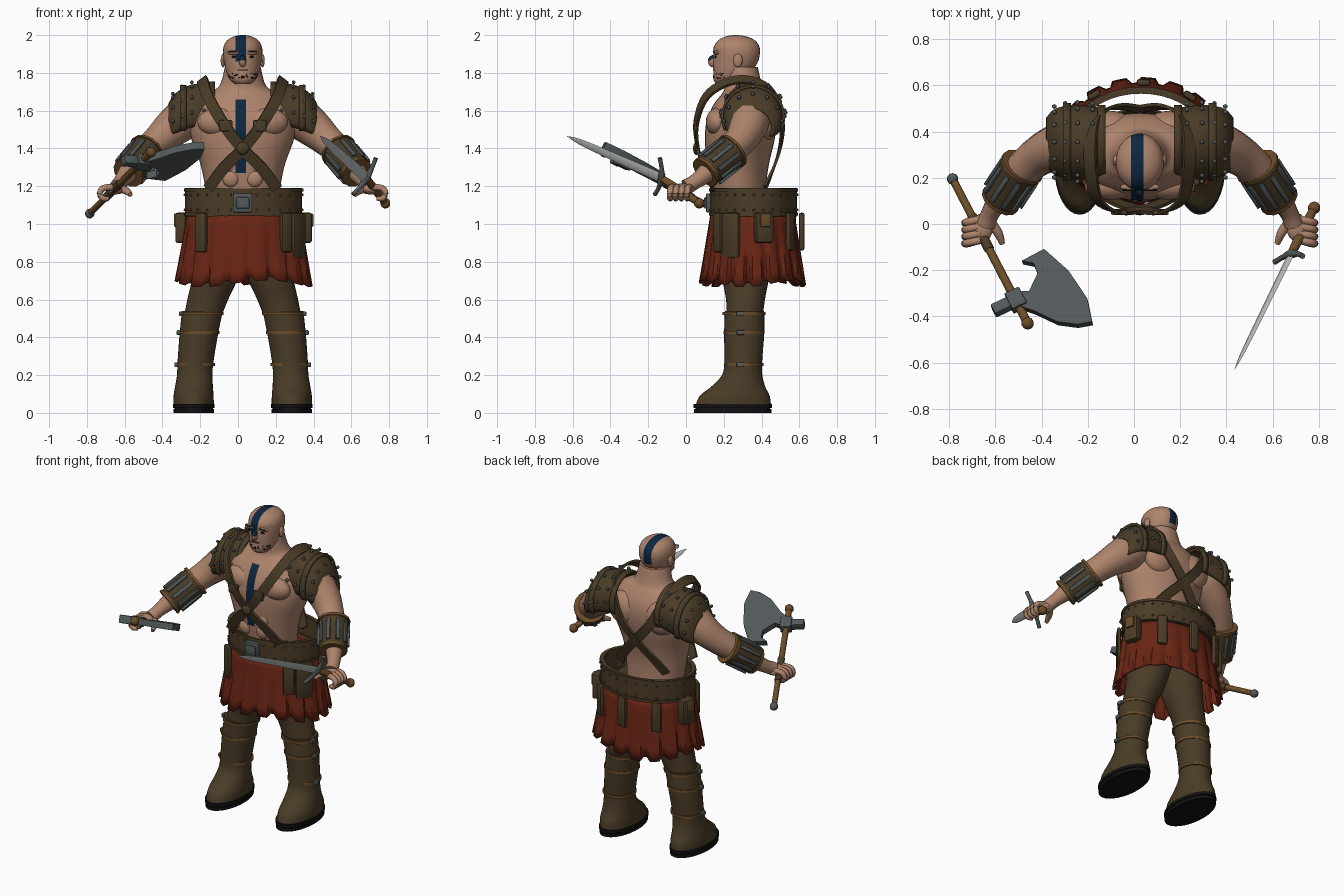
import bpy, bmesh, math, random
from mathutils import Vector, Matrix

random.seed(4)
if "Cube" in bpy.data.objects:
    bpy.data.objects.remove(bpy.data.objects["Cube"])
CX = 0.025
V = Vector
UP = V((0, 0, 1))


def material(name, rgb):
    m = bpy.data.materials.new(name)
    m.use_nodes = True
    m.diffuse_color = (*rgb, 1)
    m.node_tree.nodes["Principled BSDF"].inputs["Base Color"].default_value = (*rgb, 1)
    return m


SKIN = material("skin", (0.42, 0.23, 0.15))
LEATHER = material("leather", (0.068, 0.045, 0.02))
CLOTH = material("red cloth", (0.14, 0.018, 0.007))
IRON = material("iron", (0.085, 0.1, 0.102))
STEEL = material("steel", (0.5, 0.52, 0.52))
WOOD = material("wood", (0.15, 0.075, 0.022))
BLACK = material("black", (0.006, 0.006, 0.006))
PAINT = material("blue paint", (0.004, 0.02, 0.05))


def finish(name, bm, mat, thick=0, paint=None):
    """Turn a bmesh into an object; paint = (low z, high z, max y) of a centre stripe."""
    if paint:
        lo, hi, ymax = paint
        cuts = [((x, 0, 0), (1, 0, 0)) for x in (-0.012, 0.042)] + [((0, 0, z), (0, 0, 1)) for z in (lo, hi)]
        for co, no in cuts:
            bmesh.ops.bisect_plane(bm, geom=bm.verts[:] + bm.edges[:] + bm.faces[:], plane_co=co, plane_no=no)
        for f in bm.faces:
            c = f.calc_center_median()
            f.material_index = int(-0.012 < c.x < 0.042 and lo < c.z < hi and c.y < ymax)
    bmesh.ops.recalc_face_normals(bm, faces=bm.faces[:])
    me = bpy.data.meshes.new(name)
    bm.to_mesh(me)
    bm.free()
    me.materials.append(mat)
    if paint:
        me.materials.append(PAINT)
    me.shade_smooth()
    me.set_sharp_from_angle(angle=math.radians(42))
    ob = bpy.data.objects.new(name, me)
    bpy.context.collection.objects.link(ob)
    if thick:
        mod = ob.modifiers.new("thickness", 'SOLIDIFY')
        mod.thickness = thick
    return ob


def skin(name, rings, mat, loop=False, open_ring=False, thick=0, paint=None):
    """Bridge a list of equal rings into a surface."""
    bm = bmesh.new()
    rows = [[bm.verts.new(p) for p in r] for r in rings]
    for i in range(len(rows) - (not loop)):
        a, b, m = rows[i], rows[(i + 1) % len(rows)], len(rows[i])
        for j in range(m - open_ring):
            bm.faces.new((a[j], a[(j + 1) % m], b[(j + 1) % m], b[j]))
    if not loop and not thick:
        bm.faces.new(rows[0])
        bm.faces.new(rows[-1])
    return finish(name, bm, mat, thick, paint)


def spline(pts, n=5):
    out = []
    for i in range(len(pts) - 1):
        a, b, c, d = (pts[max(0, min(len(pts) - 1, i + k))] for k in (-1, 0, 1, 2))
        for s in range(n):
            t = s / n
            out.append([q + t / 2 * (r - p + t * (2*p - 5*q + 4*r - e + t * (3*q - 3*r + e - p)))
                        for p, q, r, e in zip(a, b, c, d)])
    return out + [list(pts[-1])]


def oval(x, y, z, rx, ry, n=32):
    return [(x + rx * math.cos(k * math.tau / n), y + ry * math.sin(k * math.tau / n), z) for k in range(n)]


def loft(name, rows, mat, s=1, paint=None):
    """Rows of z, offset from centre, y, x radius, y radius."""
    return skin(name, [oval(CX + s * d, y, z, rx, ry) for z, d, y, rx, ry in spline(rows)], mat, paint=paint)


ROUND = [(math.cos(k * math.tau / 14), math.sin(k * math.tau / 14)) for k in range(14)]


def sweep(name, pts, mat, section=ROUND, ref=lambda p: UP, n=5):
    """Carry a section along points of x, y, z, scale."""
    pts, rings = spline(pts, n), []
    for i, q in enumerate(pts):
        p = V(q[:3])
        t = (V(pts[min(i + 1, len(pts) - 1)][:3]) - V(pts[max(i - 1, 0)][:3])).normalized()
        side = t.cross(ref(p)).normalized()
        up = side.cross(t)
        rings.append([p + (side * a + up * b) * q[3] for a, b in section])
    return skin(name, rings, mat)


def balls(name, locs, size, mat, paint=None, seg=10):
    bm = bmesh.new()
    for p in locs:
        bmesh.ops.create_uvsphere(bm, u_segments=seg, v_segments=seg // 2 + 2, radius=1,
                                  matrix=Matrix.Translation(p) @ Matrix.Diagonal((*size, 1)))
    return finish(name, bm, mat, paint=paint)


def box(name, loc, size, mat, axes=None, bevel=0.006):
    bm = bmesh.new()
    bmesh.ops.create_cube(bm, size=1, matrix=Matrix.Diagonal((*size, 1)))
    bmesh.ops.bevel(bm, geom=bm.edges[:], offset=bevel, segments=2, affect='EDGES', profile=0.5)
    if axes:
        bm.transform(Matrix(axes).transposed().to_4x4())
    bm.transform(Matrix.Translation(loc))
    return finish(name, bm, mat)


def hoop(name, x, y, rx, ry, z0, z1, mat, w=0.012):
    skin(name, [oval(x, y, z, rx - i, ry - i, 40) for z, i in ((z0, 0), (z1, 0), (z1, w), (z0, w))], mat, loop=True)


# Torso, neck and muscles
loft("torso", [(1.04, 0, .29, .18, .14), (1.2, 0, .275, .2, .15), (1.32, 0, .275, .225, .165),
               (1.45, 0, .285, .272, .185), (1.55, 0, .295, .285, .185), (1.63, 0, .305, .26, .16),
               (1.69, 0, .31, .2, .12), (1.73, 0, .305, .125, .1), (1.83, 0, .29, .095, .09)],
     SKIN, paint=(1.27, 1.66, .28))
mirror = lambda d, y, z: [(CX + s * d, y, z) for s in (-1, 1)]
balls("pectorals", mirror(.125, .165, 1.54), (.115, .06, .075), SKIN, seg=24)
balls("shoulder_blades", mirror(.13, .42, 1.55), (.11, .07, .11), SKIN, seg=24)
balls("abdominals", [p for z in (1.24, 1.32, 1.4) for p in mirror(.062, .135, z)], (.045, .025, .045), SKIN, seg=16)

# Head and face
loft("head", [(1.742, 0, .205, .04, .045), (1.765, 0, .22, .068, .075), (1.81, 0, .245, .088, .1),
              (1.85, 0, .26, .097, .117), (1.9, 0, .268, .104, .123), (1.94, 0, .268, .101, .12),
              (1.972, 0, .268, .083, .097), (1.992, 0, .265, .05, .058), (2, 0, .263, .012, .015)],
     SKIN, paint=(1.86, 2.1, .5))
balls("nose", [(CX, .142, 1.862)], (.019, .026, .032), SKIN, paint=(1.865, 1.95, .5), seg=16)
balls("ears", mirror(.104, .275, 1.865), (.013, .025, .036), SKIN, seg=14)
balls("brow_ridge", mirror(.045, .16, 1.907), (.04, .016, .012), SKIN, seg=14)
balls("eyes", mirror(.045, .157, 1.885), (.016, .006, .006), BLACK)
for p in mirror(.052, .148, 1.912):
    box("eyebrow", p, (.045, .009, .007), BLACK, bevel=.002)
box("mouth", (CX, .146, 1.816), (.055, .008, .006), BLACK, bevel=.002)
stubble = []
for k in range(34):
    a, z = random.uniform(-1.25, 1.25), random.uniform(1.77, 1.8)
    f = (z - 1.765) / .045
    stubble.append((CX + (.07 + .018 * f) * math.sin(a), .222 + .023 * f - (.076 + .024 * f) * math.cos(a), z))
balls("stubble", stubble, (.006, .004, .003), BLACK, seg=6)

# Crossed harness straps over both shoulders
STRAP = [(-.03, 0), (.03, 0), (.03, .014), (-.03, .014)]
outward = lambda p: p - V((CX, .29, 1.48))
for s in (-1, 1):
    sweep("harness_strap", [(CX + s * d, y, z, 1) for d, y, z in
          [(-.18, .15, 1.19), (-.1, .1, 1.3), (0, .07, 1.4), (.1, .06, 1.53), (.18, .11, 1.67), (.205, .22, 1.745),
           (.21, .34, 1.755), (.19, .45, 1.69), (.11, .5, 1.53), (0, .49, 1.4), (-.11, .45, 1.28),
           (-.17, .41, 1.19)]], LEATHER, STRAP, outward)
    box("strap_buckle", (CX + s * .09, .05, 1.52), (.07, .02, .06), LEATHER)
balls("harness_ring", [(CX, .055, 1.4)], (.035, .018, .035), LEATHER)

# Arms, bracers, hands and shoulder guards
for s in (-1, 1):
    side = lambda rows: [(CX + s * r[0], *r[1:]) for r in rows]
    sweep("arm", side([(.22, .33, 1.6, .1), (.29, .335, 1.57, .115), (.37, .325, 1.51, .102), (.45, .285, 1.44, .085),
                       (.53, .21, 1.365, .076), (.6, .12, 1.28, .055), (.645, .05, 1.225, .04),
                       (.665, 0, 1.195, .042)]), SKIN)
    a, b = (V(p) for p in side([(.51, .245, 1.385), (.602, .105, 1.275)]))
    axis = (b - a).normalized()
    u = axis.cross(UP).normalized()
    w = u.cross(axis)
    sweep("bracer", [(*a, .094), (*b, .082)], LEATHER)
    for p, r in ((a, .1), (b, .088)):
        sweep("bracer_rim", [(*(p - axis * .008), r), (*(p + axis * .008), r)], WOOD)
    for k in range(10):
        t = k * math.tau / 10
        out = u * math.cos(t) + w * math.sin(t)
        box("bracer_strip", (a + b) / 2 + out * .092, (.15, .022, .014), IRON,
            (axis, axis.cross(out), out), .003)
    balls("palm", side([(.68, -.015, 1.185)]), (.045, .062, .03), SKIN, seg=16)
    for k in range(4):
        y = .02 - .03 * k
        sweep("finger", side([(.69, y, 1.195, .017), (.738, y - .01, 1.19, .017), (.757, y - .015, 1.16, .016),
                              (.74, y - .015, 1.135, .015), (.71, y - .01, 1.135, .011)]), SKIN, n=3)
    sweep("thumb", side([(.655, .02, 1.19, .02), (.615, -.035, 1.175, .02), (.595, -.085, 1.155, .012)]), SKIN)
    arc = [math.radians(-25 + 230 * k / 24) for k in range(25)]
    pad = [(.16, 1.595, .148), (.24, 1.585, .158), (.31, 1.565, .158), (.37, 1.535, .142), (.405, 1.505, .105)]
    shell = lambda d, z, r: [(CX + s * d, .355 + r * math.cos(t), z + r * math.sin(t)) for t in arc]
    skin("shoulder_guard", [shell(*p) for p in spline(pad)], LEATHER, open_ring=True, thick=.016)
    for d, z, r in (pad[0], pad[2]):
        skin("shoulder_guard_band", [shell(d + e, z, r + .012) for e in (-.012, .022)], LEATHER,
             open_ring=True, thick=.014)
    balls("shoulder_studs", [q for d, z, r in spline(pad)[3:18:4] for q in shell(d, z, r + .012)[3:23:3]],
          (.011, .011, .011), IRON, seg=6)

# Belt, buckle and studs
BX, BY = .03, .358
hoop("belt", BX, BY, .31, .23, 1.04, 1.19, LEATHER, .02)
for z in (1.045, 1.172):
    hoop("belt_edge", BX, BY, .316, .236, z, z + .016, LEATHER, .03)
balls("belt_studs", [q for z in (1.075, 1.155) for q in oval(BX, BY, z, .312, .232, 28)], (.007,) * 3, WOOD, seg=6)
box("buckle_frame", (CX, .118, 1.112), (.1, .025, .1), IRON)
box("buckle_plate", (CX, .106, 1.112), (.07, .02, .06), IRON)

# Pleated skirt with separate hanging panels
def skirt_ring(t):
    ring = []
    for k in range(108):
        a = k * math.tau / 108
        f = 1 + t * (.035 if k % 6 < 4 else -.05)
        z = 1.06 - t * (.375 + .018 * math.cos(3 * a + .5) * t - (.02 if k % 6 > 3 else 0))
        ring.append((BX + (.298 + .055 * t) * f * math.cos(a), .352 + (.222 + .052 * t) * f * math.sin(a), z))
    return ring
skin("skirt", [skirt_ring(k / 6) for k in range(7)], CLOTH, thick=.01)

# Tabs and pouches hung around the belt: angle, width, depth, bottom
for deg, w, d, z0 in [(-133, .07, .03, .85), (-47, .07, .03, .85), (-28, .11, .025, .82), (12, .095, .06, .9),
                      (168, .095, .06, .9), (50, .06, .03, .86), (88, .06, .03, .86), (128, .06, .03, .86)]:
    t = math.radians(deg)
    out = V((math.cos(t) / .31, math.sin(t) / .23, 0)).normalized()
    p = V((BX + .325 * math.cos(t), BY + .25 * math.sin(t), (z0 + 1.06) / 2)) + out * .005
    axes = (out, UP.cross(out), UP)
    box("pouch" if d > .05 else "belt_tab", p, (d, w, 1.06 - z0), LEATHER, axes, .012)
    if d > .05:
        box("pouch_flap", V((p.x, p.y, 1.02)) + out * .012, (d, w * .6, .07), WOOD, axes)

# Legs, boots, bands and soles
for s in (-1, 1):
    loft("trouser_leg", [(1.08, .09, .315, .14, .15), (.9, .11, .315, .135, .145), (.72, .145, .315, .122, .125),
                         (.6, .185, .315, .108, .103), (.5, .215, .31, .098, .095)], LEATHER, s)
    loft("boot", [(.54, .213, .31, .108, .104), (.42, .232, .308, .102, .106), (.27, .25, .303, .095, .1),
                  (.2, .254, .297, .094, .107), (.14, .258, .277, .1, .142), (.09, .26, .258, .106, .185),
                  (.035, .26, .25, .107, .2)], LEATHER, s)
    for z, d, r in ((.525, .214, .113), (.425, .232, .108), (.255, .25, .102)):
        hoop("boot_band", CX + s * d, .307, r, r + .001, z - .008, z + .008, WOOD, .02)
        box("boot_buckle", (CX + s * (d + r), .288, z), (.02, .04, .026), IRON)
    for z, r in ((0, 0), (.026, .003)):
        skin("boot_sole", [oval(CX + s * .26, .248, z + h, .107 + r, .205 + r) for h in (0, .02)], BLACK)
    skin("sole_core", [oval(CX + s * .26, .248, h, .102, .198) for h in (.01, .04)], BLACK)

# Axe
d = V((.419, -.805, .419)).normalized()
b = V((.9, .427, -.08))
b = (b - d * b.dot(d)).normalized()
n = d.cross(b)
low, high, eye = V((-.785, .195, 1.055)), V((-.46, -.43, 1.38)), V((-.51, -.33, 1.328))
sweep("axe_handle", [(*low, .017), (*high, .019)], WOOD)
sweep("axe_grip", [(*(low + d * k), .022) for k in (.2, .38)], LEATHER)
balls("axe_pommel", [low], (.026,) * 3, IRON)
balls("axe_tip", [high], (.028,) * 3, WOOD)
outline = [(0, -.035), (.067, -.005), (.136, -.065), (.14, -.115), (.1, -.15), (.209, -.155), (.26, -.01),
           (.276, .147), (.248, .256), (.185, .237), (.114, .185), (.046, .09), (0, .04)]
skin("axe_blade", [[eye + b * x + d * y + n * h for x, y in outline] for h in (-.02, .02)], IRON)
box("axe_socket", eye, (.07, .085, .06), IRON, (b, d, n))
box("axe_hammer", eye - b * .07, (.08, .05, .05), IRON, (b, d, n))

# Sword
tip, hilt, end = V((.435, -.63, 1.465)), V((.68, -.13, 1.243)), V((.78, .07, 1.11))
aim = (tip - hilt).normalized()
g = V((.13, .04, .19))
g = (g - aim * g.dot(aim)).normalized()
face = aim.cross(g)
DIAMOND = [(-.03, 0), (0, .009), (.03, 0), (0, -.009)]
sweep("sword_blade", [(*hilt.lerp(tip, t), r) for t, r in ((0, 1), (.5, .85), (.85, .62), (1, .02))], STEEL,
      DIAMOND, lambda p: face)
sweep("sword_guard", [(*(hilt + g * k + aim * k * k * 2), r) for k, r in
      ((-.115, .012), (-.06, .012), (0, .019), (.06, .012), (.115, .012))], IRON, ref=lambda p: face)
sweep("sword_grip", [(*hilt, .018), (*hilt.lerp(end, .5), .022), (*end, .017)], WOOD)
balls("sword_pommel", [end], (.028,) * 3, WOOD)
